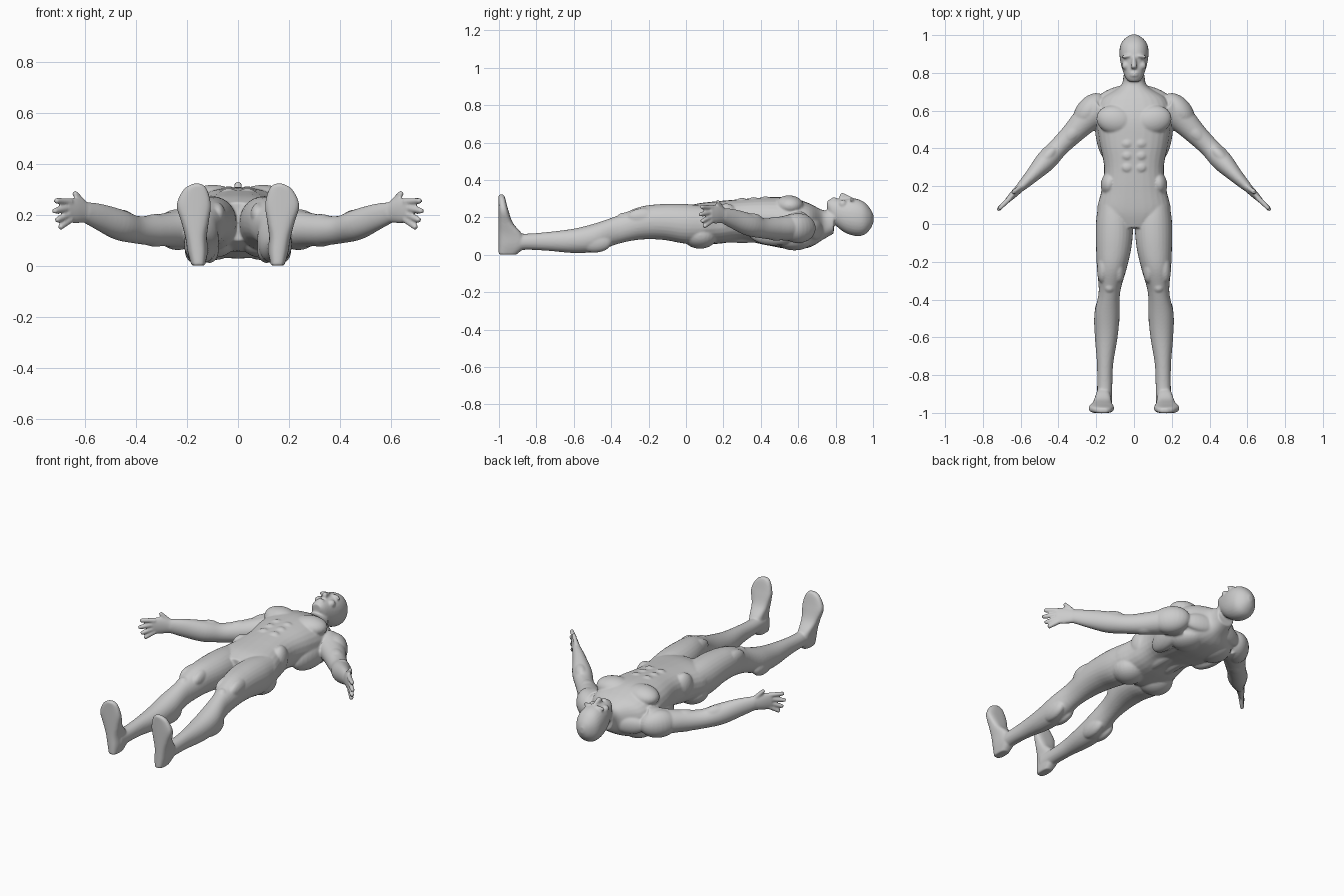
import bpy, bmesh, math
from mathutils import Vector, Matrix

bm = bmesh.new()
SIDES = 28
X, Y, Z = Matrix.Identity(3)


def spline(rows, steps=5):
    """Catmull-Rom smoothing of a list of section rows."""
    rows = [Vector(r) for r in rows]
    out = []
    for i in range(len(rows) - 1):
        p0, p1, p2 = rows[max(i - 1, 0)], rows[i], rows[i + 1]
        p3 = rows[min(i + 2, len(rows) - 1)]
        for k in range(steps):
            t = k / steps
            m1, m2 = (p2 - p0) / 2, (p3 - p1) / 2
            d = p2 - p1
            out.append(p1 + m1 * t + (3 * d - 2 * m1 - m2) * t ** 2 + (m1 + m2 - 2 * d) * t ** 3)
    return out + [rows[-1]]


def loft(rows, axis=None, up=Z, n=2.0, side=1):
    """Skin through sections (x, y, z, radius_u, radius_v)."""
    rows = spline(rows)
    rings = []
    for i, r in enumerate(rows):
        a, b = rows[max(i - 1, 0)], rows[min(i + 1, len(rows) - 1)]
        t = axis or Vector(b[:3]) - Vector(a[:3])
        u = up.cross(t).normalized()
        v = t.cross(u).normalized()
        ring = []
        for k in range(SIDES):
            w = math.tau * k / SIDES
            c, s = (math.copysign(abs(q) ** (2 / n), q) for q in (math.cos(w), math.sin(w)))
            p = Vector(r[:3]) + u * c * r[3] + v * s * r[4]
            ring.append(bm.verts.new((p.x * side, p.y, p.z)))
        rings.append(ring)
    for a, b in zip(rings, rings[1:]):
        for k in range(SIDES):
            j = (k + 1) % SIDES
            bm.faces.new((a[k], a[j], b[j], b[k]))
    bm.faces.new(rings[0])
    bm.faces.new(rings[-1])


def along_y(rows, n=2.0, side=1):
    """Sections given as (y, half width, z low, z high, x centre)."""
    loft([(x[0] if x else 0, y, (lo + hi) / 2, w, (hi - lo) / 2) for y, w, lo, hi, *x in rows],
         axis=Y, n=n, side=side)


def lump(pos, size, turn=0, side=1):
    m = (Matrix.Diagonal((side, 1, 1, 1)) @ Matrix.Translation(pos)
         @ Matrix.Rotation(math.radians(turn), 4, 'Z') @ Matrix.Diagonal((*size, 1)))
    bmesh.ops.create_uvsphere(bm, u_segments=24, v_segments=16, radius=1, matrix=m)


# torso and neck
along_y([(-.02, .11, .1, .25), (.06, .192, .06, .274), (.18, .172, .06, .288), (.3, .158, .075, .298),
         (.44, .185, .05, .308), (.56, .197, .03, .306), (.66, .175, .04, .275),
         (.73, .072, .08, .24), (.79, .056, .115, .24)], n=2.4)

# head with nose and lips
along_y([(.755, .028, .24, .288), (.78, .048, .18, .3), (.84, .068, .125, .3), (.9, .077, .102, .302),
         (.95, .071, .106, .284), (.985, .045, .138, .247), (1.003, .012, .175, .21)], n=2.2)
loft([(0, .885, .3, .009, .01), (0, .835, .314, .015, .018), (0, .822, .305, .013, .014)], axis=Y)
for y in (.786, .797):
    lump((0, y, .298), (.022, .005, .011))

for s in (1, -1):
    # brow and cheekbone
    lump((.034, .888, .291), (.034, .01, .016), -8, s)
    lump((.043, .838, .272), (.022, .022, .022), 0, s)

    # leg
    along_y([(.1, .08, .07, .26, .11), (0, .098, .06, .272, .104), (-.12, .094, .08, .272, .107),
             (-.24, .078, .082, .258, .118), (-.36, .057, .06, .212, .13), (-.48, .067, .018, .17, .143),
             (-.6, .06, .01, .14, .147), (-.74, .043, .022, .122, .153), (-.86, .04, .027, .113, .155),
             (-.95, .04, .015, .12, .156)], 2.1, s)

    # foot, sole facing -y: (z, x centre, half width, y of upper side)
    foot = [(.002, .155, .026, -.905), (.05, .158, .038, -.86), (.11, .164, .042, -.876),
            (.17, .168, .053, -.925), (.24, .173, .067, -.95), (.3, .167, .046, -.966), (.323, .16, .016, -.975)]
    loft([(x, (y - 1.002) / 2, z, w, (y + 1.002) / 2) for z, x, w, y in foot], axis=Z, up=Y, n=2.8, side=s)

    # arm
    loft([(.17, .61, .15, .08, .085), (.25, .555, .145, .072, .07), (.33, .475, .14, .058, .06),
          (.4, .405, .143, .052, .054), (.465, .335, .162, .055, .06), (.54, .255, .192, .038, .052),
          (.6, .195, .212, .025, .04)], side=s)

    # palm, four fingers fanned in z, thumb
    loft([(.585, .21, .208, .024, .038), (.635, .16, .217, .02, .05), (.668, .127, .218, .014, .046)], side=s)
    digits = [(Vector((.655, .138, .252 - .023 * i)), Vector((.68, -.66, .05 - .19 * i)) * reach)
              for i, reach in enumerate((.09, .1, .085, .065))]
    digits.append((Vector((.595, .2, .235)), Vector((.048, -.035, .055))))
    for base, d in digits:
        loft([(*(base + d * t), r, r) for t, r in ((0, .014), (.5, .0125), (.93, .011), (1, .005))], side=s)

    # stomach rows
    for i in range(3):
        lump((.036, .425 - .063 * i, .288 - .004 * i), (.035, .03, .025), 0, s)
    # paired calf and thigh muscles
    for k in (-1, 1):
        lump((.142 + .03 * k, -.49, .067), (.037, .092, .055), -3 * k, s)
        lump((.122 + .038 * k, -.225, .2), (.035, .09, .05), 5 * k, s)
    # chest, shoulder, side, blade, neck slope
    lump((.098, .55, .262), (.102, .078, .056), 12, s)
    lump((.236, .6, .143), (.068, .108, .08), 40, s)
    lump((.155, .47, .125), (.048, .14, .075), -8, s)
    lump((.095, .58, .08), (.085, .1, .056), 10, s)
    lump((.095, .69, .135), (.1, .035, .055), -18, s)
    # flank, lower back, buttock, kneecap
    lump((.13, .215, .2), (.045, .065, .075), 12, s)
    lump((.043, .3, .092), (.036, .18, .028), 0, s)
    lump((.095, .075, .107), (.092, .095, .074), 0, s)
    lump((.13, -.335, .192), (.032, .034, .034), 0, s)
    # upper arm and forearm
    for z in (.115, .165):
        lump((.322, .483, z), (.042, .08, .039), 45, s)
    lump((.46, .355, .17), (.038, .08, .052), 42, s)

# fuse everything into one smooth body
mesh = bpy.data.meshes.new("human_body")
bm.to_mesh(mesh)
bm.free()
body = bpy.data.objects.new("human_body", mesh)
bpy.context.collection.objects.link(body)
fuse = body.modifiers.new("fuse", 'REMESH')
fuse.mode = 'VOXEL'
fuse.voxel_size = .006
fuse.use_smooth_shade = True
soften = body.modifiers.new("soften", 'SMOOTH')
soften.factor = .5
soften.iterations = 4
